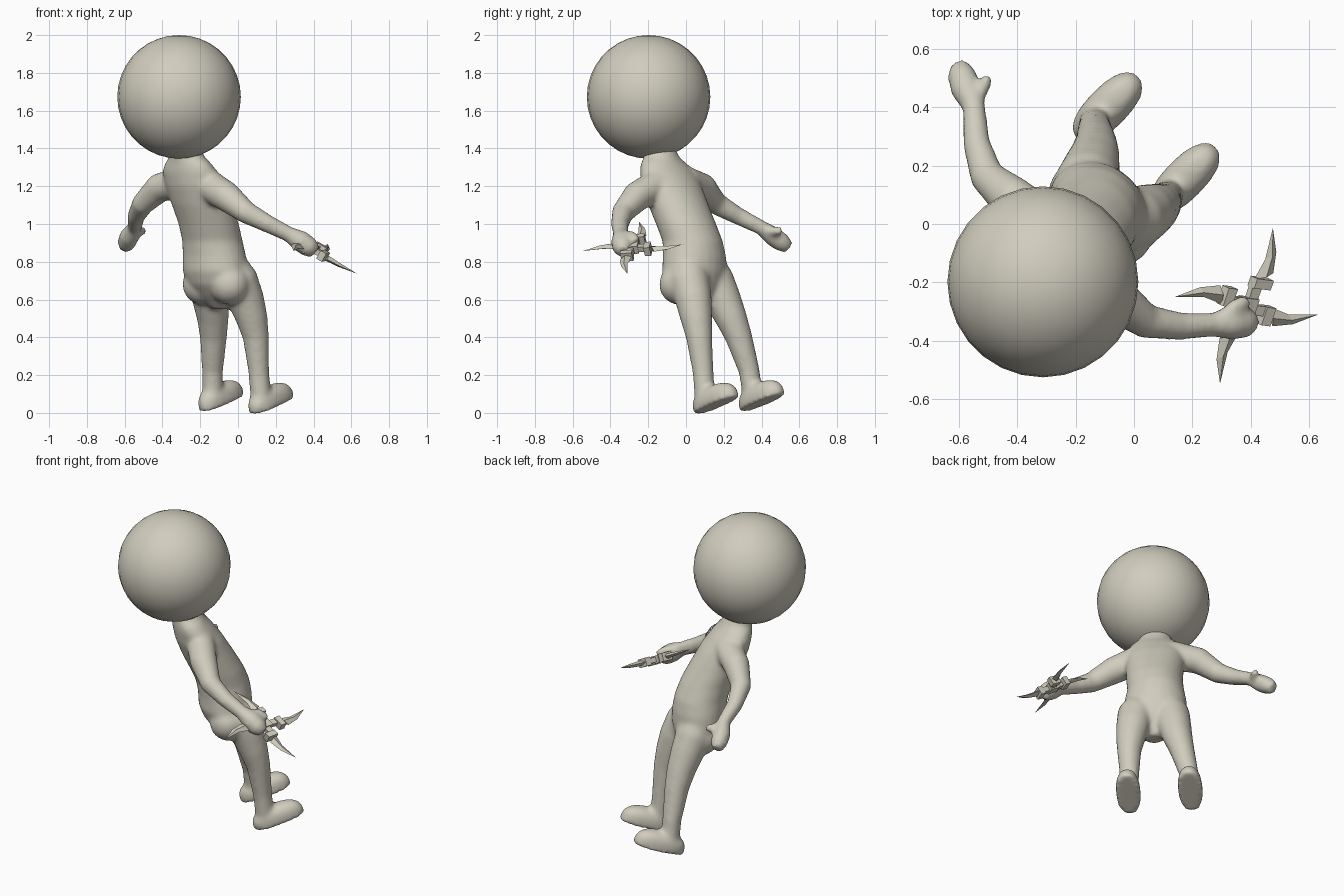
import bpy, bmesh, math
from mathutils import Vector, Matrix

if "Cube" in bpy.data.objects:
    bpy.data.objects.remove(bpy.data.objects["Cube"])

clay = bpy.data.materials.new("warm_clay")
clay.use_nodes = True
COLOUR = (0.635, 0.61, 0.515, 1)
clay.diffuse_color = COLOUR
clay.node_tree.nodes["Principled BSDF"].inputs["Base Color"].default_value = COLOUR

FRONT = Vector((0.7, 0.714, 0)).normalized()
SIDE = Vector((FRONT.y, -FRONT.x, 0))


def finish(name, bm, smooth):
    bmesh.ops.recalc_face_normals(bm, faces=bm.faces)
    mesh = bpy.data.meshes.new(name)
    bm.to_mesh(mesh)
    bm.free()
    mesh.materials.append(clay)
    for poly in mesh.polygons:
        poly.use_smooth = smooth
    obj = bpy.data.objects.new(name, mesh)
    bpy.context.collection.objects.link(obj)
    return obj


def loft(bm, rings, sides=16):
    """Closed skin over elliptical rings given as (centre, u axis, v axis)."""
    loops = []
    for c, u, v in rings:
        angles = [2 * math.pi * i / sides for i in range(sides)]
        loops.append([bm.verts.new(c + u * math.cos(a) + v * math.sin(a)) for a in angles])
    for low, high in zip(loops, loops[1:]):
        for i in range(sides):
            j = (i + 1) % sides
            bm.faces.new((low[i], low[j], high[j], high[i]))
    bm.faces.new(loops[0][::-1])
    bm.faces.new(loops[-1])


def limb(bm, path):
    """Round tube through (x, y, z, radius) points."""
    pts = [Vector(p[:3]) for p in path]
    rings = []
    for i, p in enumerate(pts):
        t = (pts[min(i + 1, len(pts) - 1)] - pts[max(i - 1, 0)]).normalized()
        u = t.cross(FRONT).normalized()
        rings.append((p, u * path[i][3], t.cross(u) * path[i][3]))
    loft(bm, rings)


def foot(bm, centre):
    """Flat-soled, blunt-ended dome with the toe raised."""
    new = bmesh.ops.create_uvsphere(bm, u_segments=20, v_segments=12, radius=1)["verts"]
    tilt = Matrix.Rotation(math.radians(-18), 4, "Y")
    turn = Matrix.Rotation(math.atan2(FRONT.y, FRONT.x), 4, "Z")
    for v in new:
        length = math.copysign(abs(v.co.x) ** 0.85, v.co.x)
        width = math.copysign(abs(v.co.y) ** 0.85, v.co.y)
        height = max(v.co.z, 0) ** 0.6
        local = Vector((length * 0.158, width * 0.072, height * 0.11))
        v.co = Vector(centre) + turn @ tilt @ local


body = bmesh.new()

# Torso: x, y, z, half width, half depth
torso = [
    (-0.09, 0.075, 0.55, 0.05, 0.05), (-0.105, 0.06, 0.62, 0.12, 0.1),
    (-0.115, 0.05, 0.68, 0.165, 0.135), (-0.12, 0.045, 0.75, 0.19, 0.155),
    (-0.125, 0.045, 0.83, 0.18, 0.155), (-0.135, 0.035, 0.91, 0.165, 0.155),
    (-0.155, 0.0, 1.0, 0.165, 0.155), (-0.19, -0.04, 1.1, 0.17, 0.15),
    (-0.225, -0.075, 1.2, 0.178, 0.138), (-0.255, -0.1, 1.28, 0.17, 0.115),
    (-0.265, -0.12, 1.325, 0.14, 0.095), (-0.27, -0.13, 1.355, 0.1, 0.088),
    (-0.28, -0.14, 1.39, 0.092, 0.085), (-0.29, -0.16, 1.45, 0.092, 0.085),
]
loft(body, [(Vector(t[:3]), SIDE * t[3], FRONT * t[4]) for t in torso], 24)

# Buttocks
for side in (-1, 1):
    centre = Vector((-0.115, 0.035, 0.68)) + SIDE * side * 0.1
    bmesh.ops.create_uvsphere(body, u_segments=20, v_segments=12, radius=0.108,
                              matrix=Matrix.Translation(centre))

# Arms, hands and thumbs
limb(body, [(-0.29, -0.01, 1.225, 0.085), (-0.42, 0.09, 1.19, 0.078), (-0.505, 0.165, 1.105, 0.06),
            (-0.54, 0.28, 1.04, 0.047), (-0.548, 0.4, 0.98, 0.04), (-0.575, 0.46, 0.935, 0.053),
            (-0.59, 0.51, 0.9, 0.05), (-0.6, 0.545, 0.875, 0.034)])
limb(body, [(-0.55, 0.42, 0.965, 0.03), (-0.515, 0.47, 0.96, 0.026), (-0.497, 0.508, 0.967, 0.021)])
limb(body, [(-0.17, -0.14, 1.215, 0.085), (-0.06, -0.26, 1.145, 0.08), (0.045, -0.335, 1.06, 0.06),
            (0.16, -0.35, 1.0, 0.048), (0.27, -0.345, 0.945, 0.042), (0.33, -0.34, 0.91, 0.058),
            (0.38, -0.335, 0.875, 0.056), (0.41, -0.33, 0.85, 0.035)])
limb(body, [(0.3, -0.33, 0.94, 0.03), (0.35, -0.28, 0.935, 0.027), (0.39, -0.26, 0.91, 0.022)])

# Legs and feet
limb(body, [(-0.165, 0.095, 0.88, 0.08), (-0.165, 0.11, 0.78, 0.1), (-0.16, 0.145, 0.7, 0.11),
            (-0.145, 0.195, 0.6, 0.098), (-0.133, 0.24, 0.5, 0.085), (-0.13, 0.28, 0.4, 0.072),
            (-0.135, 0.335, 0.22, 0.056), (-0.135, 0.355, 0.08, 0.055)])
limb(body, [(-0.08, 0.01, 0.88, 0.08), (-0.05, 0.01, 0.78, 0.1), (-0.002, 0.015, 0.7, 0.11),
            (0.042, 0.04, 0.6, 0.098), (0.073, 0.055, 0.5, 0.085), (0.095, 0.07, 0.4, 0.07),
            (0.11, 0.09, 0.22, 0.056), (0.12, 0.1, 0.08, 0.055)])
foot(body, (-0.085, 0.405, 0.052))
foot(body, (0.18, 0.162, 0.038))

figure = finish("body", body, True)
remesh = figure.modifiers.new("Blend", "REMESH")
remesh.mode = "VOXEL"
remesh.voxel_size = 0.012
remesh.use_smooth_shade = True
soften = figure.modifiers.new("Soften", "SMOOTH")
soften.factor = 0.5
soften.iterations = 12

# Head
head = bmesh.new()
bmesh.ops.create_uvsphere(head, u_segments=28, v_segments=18, radius=0.327)
bmesh.ops.translate(head, verts=head.verts, vec=(-0.312, -0.198, 1.673))
finish("head", head, True)

# Four-bladed throwing weapon: local x is radial, local y clockwise
hub = Vector((0.385, -0.28, 0.875))
radial = Vector((0.09, 0.265, 0.018)).normalized()
across = Vector((0.24, -0.03, -0.135)).normalized()
normal = radial.cross(across).normalized()
frame = Matrix((radial, across, normal)).transposed().to_4x4()


def box(bm, matrix, centre, size):
    place = matrix @ Matrix.Translation(centre) @ Matrix.Diagonal((*size, 1))
    bmesh.ops.create_cube(bm, size=1, matrix=place)


for k in range(4):
    matrix = Matrix.Translation(hub) @ frame @ Matrix.Rotation(k * math.pi / 2, 4, "Z")
    arm = bmesh.new()
    box(arm, matrix, (0.04, 0.01, 0), (0.08, 0.035, 0.03))
    box(arm, matrix, (0.085, 0.025, 0), (0.035, 0.065, 0.05))
    finish(f"blade_holder_{k + 1}", arm, False)
    # Tapered diamond blade
    blade = bmesh.new()
    base = [(0.095, -0.005, 0), (0.11, 0.03, 0.016), (0.125, 0.06, 0), (0.11, 0.03, -0.016)]
    root = [blade.verts.new(matrix @ Vector(p)) for p in base]
    mid = [blade.verts.new(matrix @ Vector((p[0] + 0.075, p[1] * 0.5 + 0.014, p[2] * 0.7))) for p in base]
    tip = blade.verts.new(matrix @ Vector((0.282, 0, 0)))
    blade.faces.new(root)
    for i in range(4):
        j = (i + 1) % 4
        blade.faces.new((root[i], root[j], mid[j], mid[i]))
        blade.faces.new((mid[i], mid[j], tip))
    finish(f"blade_{k + 1}", blade, False)

centre_block = bmesh.new()
box(centre_block, Matrix.Translation(hub) @ frame, (0, 0, 0), (0.06, 0.06, 0.045))
finish("weapon_hub", centre_block, False)
